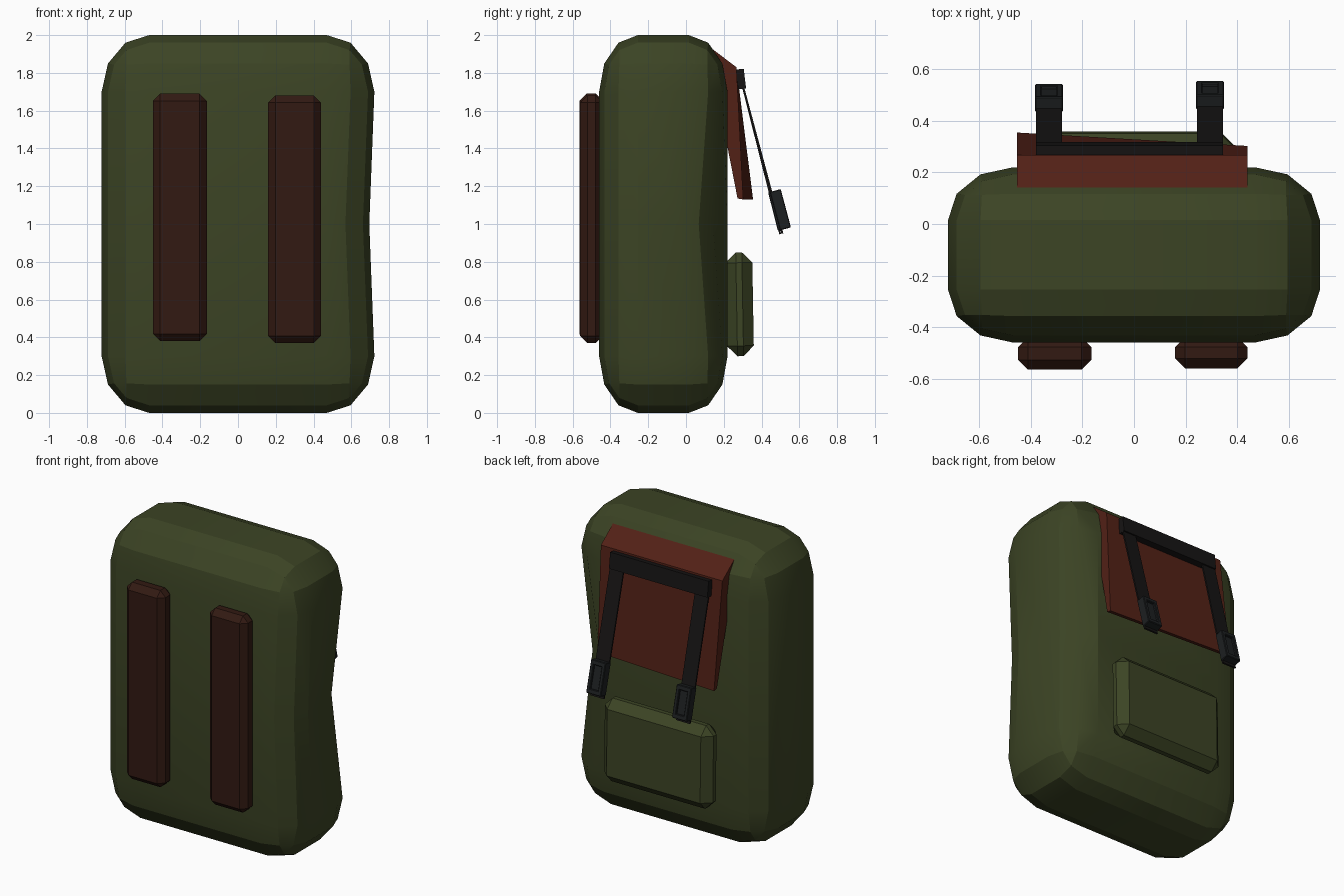
import bpy, bmesh, math
from mathutils import Matrix, Vector

if "Cube" in bpy.data.objects:
    bpy.data.objects.remove(bpy.data.objects["Cube"])


def material(name, rgb):
    m = bpy.data.materials.new(name)
    m.diffuse_color = (*rgb, 1)
    m.use_nodes = True
    m.node_tree.nodes["Principled BSDF"].inputs["Base Color"].default_value = m.diffuse_color
    return m


GREEN = material("canvas_green", (0.045, 0.058, 0.018))
POCKET = material("pocket_green", (0.045, 0.058, 0.018))
BROWN = material("dark_leather", (0.032, 0.010, 0.006))
RED = material("red_leather", (0.085, 0.015, 0.008))
BLACK = material("black_webbing", (0.008, 0.007, 0.007))
PLASTIC = material("buckle_plastic", (0.012, 0.014, 0.015))


def finish(bm, name, mat):
    bmesh.ops.recalc_face_normals(bm, faces=bm.faces)
    me = bpy.data.meshes.new(name)
    bm.to_mesh(me)
    bm.free()
    me.materials.append(mat)
    ob = bpy.data.objects.new(name, me)
    bpy.context.collection.objects.link(ob)
    return ob


def box(name, lo, hi, mat, chamfer=0, tilt=0, pivot=None):
    lo, hi = Vector(lo), Vector(hi)
    bm = bmesh.new()
    bmesh.ops.create_cube(bm, size=1)
    for v in bm.verts:
        v.co = Vector(v.co[i] * (hi[i] - lo[i]) + (lo[i] + hi[i]) / 2 for i in range(3))
    if chamfer:
        bmesh.ops.bevel(bm, geom=bm.edges[:], offset=chamfer, segments=1, affect='EDGES')
    if tilt:
        bmesh.ops.rotate(bm, verts=bm.verts, cent=pivot or (lo + hi) / 2,
                         matrix=Matrix.Rotation(math.radians(tilt), 3, 'X'))
    return finish(bm, name, mat)


# Body: cube with three-segment rounding, stretched so each axis gets its own radius
bm = bmesh.new()
bmesh.ops.create_cube(bm, size=2)
R = 0.4
bmesh.ops.bevel(bm, geom=bm.edges[:], offset=R, segments=3, profile=0.5, affect='EDGES')
bmesh.ops.bisect_plane(bm, geom=bm.verts[:] + bm.edges[:] + bm.faces[:],
                       plane_co=(0, 0, 0), plane_no=(0, 0, 1))
outer, inner = (0.722, 0.34, 1.0), (0.47, 0.135, 0.70)
for v in bm.verts:
    for i in range(3):
        a = abs(v.co[i])
        if a <= 1 - R:
            r = a / (1 - R) * inner[i]
        else:
            r = inner[i] + (a - 1 + R) / R * (outer[i] - inner[i])
        v.co[i] = math.copysign(r, v.co[i])
    # Dent on the right side at mid height
    if abs(v.co.z) < 0.01 and v.co.x > 0.5:
        v.co.x -= 0.027
        if v.co.y > 0.1:
            v.co.x -= 0.02
            v.co.y -= 0.05
    v.co += Vector((0, -0.12, 1))
body = finish(bm, "pack_body", GREEN)
bpy.context.view_layer.objects.active = body
body.select_set(True)
bpy.ops.object.shade_smooth_by_angle(angle=math.radians(20))

# Shoulder pads on the front
box("shoulder_pad_left", (-0.45, -0.565, 0.38), (-0.165, -0.44, 1.69), BROWN, 0.038)
box("shoulder_pad_right", (0.16, -0.56, 0.37), (0.44, -0.44, 1.68), BROWN, 0.038)

# Rear pocket
box("rear_pocket", (-0.41, 0.213, 0.30), (0.39, 0.355, 0.85), POCKET, 0.055, 1.0)

# Flap: wedge profile, slightly twisted from left to right
bm = bmesh.new()
ends = []
for x, tip in ((-0.455, 0.355), (0.44, 0.303)):
    prof = [(0.115, 1.945), (0.267, 1.83), (tip, 1.13), (tip - 0.03, 1.135)]
    ends.append([bm.verts.new((x, y, z)) for y, z in prof])
bm.faces.new(ends[0])
bm.faces.new(ends[1])
for i in range(4):
    j = (i + 1) % 4
    bm.faces.new((ends[0][i], ends[0][j], ends[1][j], ends[1][i]))
finish(bm, "top_flap", RED)

# Strap crossbar
box("strap_crossbar", (-0.38, 0.27, 1.715), (0.345, 0.312, 1.82), BLACK, 0, 7)

# Hanging straps with framed buckles
PY, PZ = 0.288, 1.78
for side, x0, x1, tilt, length in (("left", -0.38, -0.28, 14.2, 0.86),
                                   ("right", 0.245, 0.345, 15, 0.86)):
    pivot = (0, PY, PZ)
    box("hanging_strap_" + side, (x0, PY - 0.005, PZ - length), (x1, PY + 0.005, PZ),
        BLACK, 0, tilt, pivot)
    b0, b1 = PZ - 0.84, PZ - 0.63
    ya, yb = PY - 0.008, PY + 0.052
    bx0, bx1 = x0 - 0.004, x1 + 0.004
    box("buckle_core_" + side, (bx0 + 0.01, ya + 0.005, b0 + 0.01),
        (bx1 - 0.01, yb - 0.014, b1 - 0.01), PLASTIC, 0, tilt, pivot)
    for n, lo, hi in (("inner_rail", (bx0, b0), (bx0 + 0.025, b1)),
                      ("outer_rail", (bx1 - 0.025, b0), (bx1, b1)),
                      ("lower_rail", (bx0, b0), (bx1, b0 + 0.03)),
                      ("upper_rail", (bx0, b1 - 0.03), (bx1, b1))):
        box(f"buckle_{n}_{side}", (lo[0], ya, lo[1]), (hi[0], yb, hi[1]),
            PLASTIC, 0.004, tilt, pivot)
